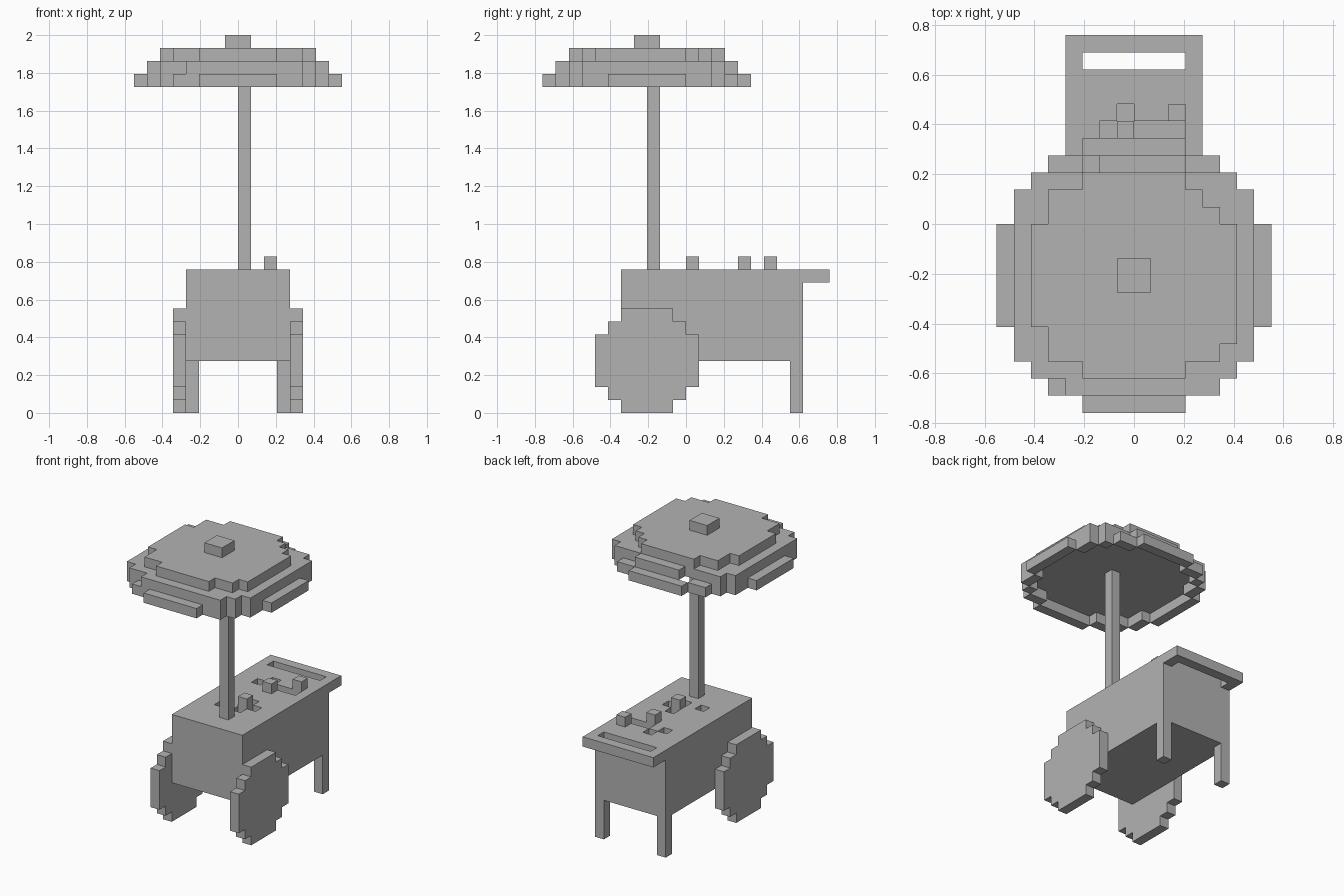
import bpy, bmesh
from mathutils import Vector

U = 2 / 29  # edge of one block

cube = bpy.data.objects.get("Cube")
if cube:
    bpy.data.objects.remove(cube, do_unlink=True)

grey = bpy.data.materials.new("plain_grey")
grey.use_nodes = True
grey.diffuse_color = (0.45, 0.45, 0.45, 1)
grey.node_tree.nodes["Principled BSDF"].inputs["Base Color"].default_value = grey.diffuse_color


def box(x0, x1, y0, y1, z0, z1):
    """Set of block positions filling a box."""
    return {(x, y, z) for x in range(x0, x1) for y in range(y0, y1) for z in range(z0, z1)}


def rows(spans, z):
    """One flat layer from (y0, y1, x0, x1) spans."""
    return set().union(*(box(x0, x1, y0, y1, z, z + 1) for y0, y1, x0, x1 in spans))


def build(name, cells):
    """Skin a set of blocks with only its exposed faces."""
    bm = bmesh.new()
    for cell in cells:
        for axis in range(3):
            for side in (0, 1):
                step = [0, 0, 0]
                step[axis] = 2 * side - 1
                if tuple(c + s for c, s in zip(cell, step)) in cells:
                    continue
                corners = []
                for a, b in ((0, 0), (1, 0), (1, 1), (0, 1)):
                    p = Vector(cell)
                    p[axis] += side
                    p[(axis + 1) % 3] += a
                    p[(axis + 2) % 3] += b
                    corners.append(bm.verts.new(p * U))
                bm.faces.new(corners if side else corners[::-1])
    bmesh.ops.remove_doubles(bm, verts=bm.verts[:], dist=U / 100)
    bmesh.ops.dissolve_limit(bm, angle_limit=0.02, verts=bm.verts[:], edges=bm.edges[:])
    mesh = bpy.data.meshes.new(name)
    bm.to_mesh(mesh)
    bm.free()
    mesh.materials.append(grey)
    obj = bpy.data.objects.new(name, mesh)
    bpy.context.collection.objects.link(obj)
    return obj


# Cart body with slotted push handle, goods on top and small pits between them
body = box(-4, 4, -5, 9, 4, 11)
body |= box(-4, 4, 9, 11, 10, 11) - box(-3, 3, 9, 10, 10, 11)
pits = [(-2, -1), (0, -1), (1, 0), (0, 1), (-2, 5), (-1, 6), (0, 5), (1, 5), (2, 5)]
body -= {(x, y, 10) for x, y in pits}
goods = [(0, 0), (0, 4), (2, 6)]
body |= {(x, y, 11) for x, y in goods}
build("cart_body", body)

# Rear legs and stepped wheels on both sides
wheel_steps = [(0, 8, 2), (1, 7, 3), (2, 6, 4)]
for side, leg_x, wheel_x in (("left", 3, 4), ("right", -4, -5)):
    build(side + "_leg", box(leg_x, leg_x + 1, 8, 9, 0, 4))
    build(side + "_wheel", set().union(
        *(box(wheel_x, wheel_x + 1, -3 - r, -3 + r, z0, z1) for z0, z1, r in wheel_steps)))

# Parasol pole
build("parasol_pole", box(0, 1, -3, -2, 11, 26))

# Parasol canopy: hollow rim, middle tier, crown and cap
rim = [(-11, 5, -3, 3), (-10, 4, -5, 5), (-9, 3, -6, 6), (-8, 2, -7, 7), (-6, 0, -8, 8)]
hollow = [(-10, 4, -3, 3), (-9, 3, -5, 5), (-8, 2, -6, 6), (-6, 0, -7, 7)]
middle = [(-10, -9, -4, 5), (3, 4, -2, 3), (-9, 3, -6, 6), (-8, 2, -7, 7)]
crown = [(-9, 3, -3, 3), (-8, 2, -5, 4), (-8, 1, -5, 5), (-6, 0, -6, 6), (-7, 0, 0, 6)]
canopy = rows(rim, 25) - rows(hollow, 25)
canopy |= rows(middle, 26) | rows(crown, 27) | box(-1, 1, -4, -2, 28, 29)
build("parasol_canopy", canopy)
